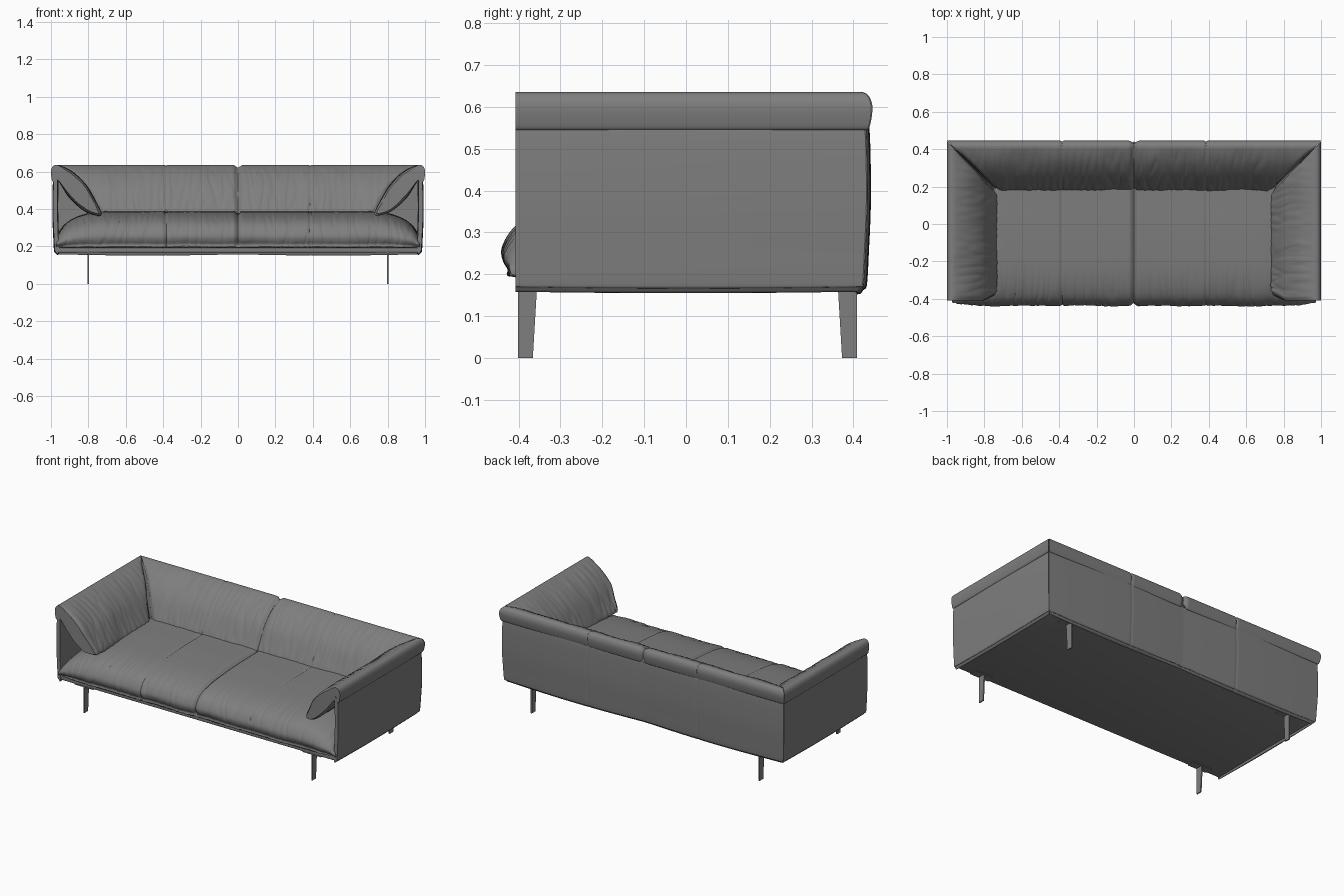
import bpy, bmesh, math
from mathutils import Vector, noise

cube = bpy.data.objects.get("Cube")
if cube:
    bpy.data.objects.remove(cube)

grey = bpy.data.materials.new("grey leather")
grey.use_nodes = True
grey.diffuse_color = (0.21, 0.21, 0.21, 1)
grey.node_tree.nodes["Principled BSDF"].inputs["Base Color"].default_value = (0.21, 0.21, 0.21, 1)
SEAM = 0.385


def finish(name, bm, angle=50):
    bmesh.ops.recalc_face_normals(bm, faces=bm.faces)
    mesh = bpy.data.meshes.new(name)
    bm.to_mesh(mesh)
    bm.free()
    mesh.materials.append(grey)
    ob = bpy.data.objects.new(name, mesh)
    bpy.context.collection.objects.link(ob)
    bpy.ops.object.select_all(action='DESELECT')
    ob.select_set(True)
    bpy.context.view_layer.objects.active = ob
    bpy.ops.object.shade_smooth_by_angle(angle=math.radians(angle))
    return ob


def smooth_ring(points, steps=6):
    """Closed spline through counter-clockwise points: (position, outward normal)."""
    pts = [Vector(p) for p in points]
    n, out = len(pts), []
    for i in range(n):
        a, b, c, d = (pts[(i + k) % n] for k in (-1, 0, 1, 2))
        for s in range(steps):
            t = s / steps
            out.append(0.5 * (2 * b + (c - a) * t + (2 * a - 5 * b + 4 * c - d) * t * t
                              + (3 * b - a - 3 * c + d) * t ** 3))
    ring = []
    for i, p in enumerate(out):
        tan = out[(i + 1) % len(out)] - out[i - 1]
        ring.append((p, Vector((tan.y, -tan.x)).normalized()))
    return ring


def loft(name, rings):
    bm = bmesh.new()
    rows = [[bm.verts.new(co) for co in ring] for ring in rings]
    for r0, r1 in zip(rows, rows[1:]):
        for i in range(len(r0)):
            bm.faces.new((r0[i - 1], r0[i], r1[i], r1[i - 1]))
    bm.faces.new(rows[0])
    bm.faces.new(rows[-1])
    return finish(name, bm)


def box(name, size, centre, bevel=0.0, taper=None):
    bm = bmesh.new()
    bmesh.ops.create_cube(bm, size=1)
    for v in bm.verts:
        v.co = Vector(centre) + Vector(a * b for a, b in zip(v.co, size))
        if taper and v.co.z < centre[2]:
            taper(v.co)
    if bevel:
        bmesh.ops.bevel(bm, geom=bm.edges[:], offset=bevel, segments=3, affect='EDGES', profile=0.5)
    return finish(name, bm, 30)


def dip(x, at, width):
    return math.exp(-((x - at) / width) ** 2)


def wrinkle(along, across, seed):
    """Creases running across the cushion, sharper where the leather gathers."""
    warp = 0.03 * noise.noise((along * 4, across * 6, seed))
    folds = noise.noise(((along + warp) * 22, across * 5, seed + 7))
    return 0.005 * noise.noise((along * 6, across * 5, seed)) - 0.007 * max(0, 0.25 - abs(folds)) * 2


# Cross-sections: inset from the outer edge, height
PILLOW = [(0.012, 0.545), (0.035, 0.555), (0.10, 0.46), (0.18, 0.39), (0.25, 0.366),
          (0.268, 0.38), (0.24, 0.44), (0.19, 0.525), (0.12, 0.595), (0.05, 0.632),
          (0.015, 0.632), (0.0, 0.605), (0.003, 0.565)]
PANEL = [(0.025, 0.17), (0.04, 0.175), (0.035, 0.38), (0.035, 0.56), (0.025, 0.57),
         (0.014, 0.54), (0.011, 0.38), (0.016, 0.25), (0.02, 0.18)]


def arm(name, profile, side, soft):
    rings = []
    for k in range(101):
        t = k / 100
        ring = []
        for p, n in smooth_ring(profile):
            y = -0.408 + t * (0.85 - p.x)
            if soft:
                free = min(1, max(0, (p.x - 0.03) / 0.06))
                push = free * wrinkle(y, p.y, side * 3)
                push -= 0.010 * free * (dip(t, 0, 0.02) + dip(t, 1, 0.02))
                y += 0.035 * free * max(0, p.x - 0.2) / 0.07 * dip(t, 0, 0.1)
            else:
                push = 0.004 * math.sin(math.pi * t)
            q = p + n * push
            ring.append((side * (1 - q.x), y, q.y))
        rings.append(ring)
    loft(name, rings)


def back(name, profile, side, soft):
    rings = []
    for k in range(181):
        t = k / 180
        ring = []
        for p, n in smooth_ring(profile):
            x = t * (1 - p.x)
            free = min(1, max(0, (p.x - 0.03) / 0.06))
            if soft:
                push = free * wrinkle(x, p.y, side * 5)
                push -= 0.014 * dip(x, 0, 0.015) + 0.006 * dip(x, SEAM, 0.005)
                push -= 0.010 * free * dip(t, 1, 0.015)
            else:
                push = 0.008 * math.sin(math.pi * t) - 0.002 * dip(x, SEAM, 0.005)
            q = p + n * push
            ring.append((side * x, 0.445 - q.x, q.y))
        rings.append(ring)
    loft(name, rings)


SEAT = [(-0.38, 0.19), (0, 0.19), (0.37, 0.19), (0.395, 0.28), (0.32, 0.38), (0.1, 0.388),
        (-0.1, 0.382), (-0.28, 0.365), (-0.39, 0.328), (-0.438, 0.265), (-0.425, 0.215)]


def seat(name, side):
    rings = []
    for k in range(201):
        x = 0.972 * (1 - (1 - k / 200) ** 1.25)
        u = min(1, max(0, (x - 0.65) / 0.325))
        shrink = (1 - u ** 2.5) ** 0.4
        ring = []
        for p, n in smooth_ring(SEAT, 7):
            # creases gather on the rolled front edge
            front = min(1, max(0, (-p.x - 0.22) / 0.15))
            push = (0.1 + 0.9 * front) * wrinkle(x, p.y, side * 9)
            push -= 0.015 * dip(x, 0, 0.012) + 0.006 * dip(x, SEAM, 0.005)
            if p.y < 0.195:
                push = 0
            q = p + n * push
            ring.append((side * x, q.x * (1 - 0.05 * u ** 4), 0.19 + (q.y - 0.19) * shrink))
        rings.append(ring)
    loft(name, rings)


# Upholstery
for label, side in (("left", 1), ("right", -1)):
    seat(label + "_seat_cushion", side)
    arm(label + "_arm_cushion", PILLOW, side, True)
    arm(label + "_arm_panel", PANEL, side, False)
    back(label + "_back_cushion", PILLOW, side, True)
    back(label + "_back_panel", PANEL, side, False)

# Base frame
box("base_frame", (1.945, 0.83, 0.027), (0, 0.01, 0.1815), 0.006)


# Flat blade legs that narrow downward on their inner edge
def leg_taper(co):
    if abs(co.y) < 0.38:
        co.y += math.copysign(0.01, co.y)


for xname, x in (("left", 0.80), ("right", -0.80)):
    for yname, y in (("front", -0.379), ("back", 0.386)):
        box(f"{yname}_{xname}_leg", (0.008, 0.046, 0.17), (x, y, 0.085), 0, leg_taper)
        box(f"{yname}_{xname}_leg_plate", (0.13, 0.05, 0.006), (x, y, 0.167))
